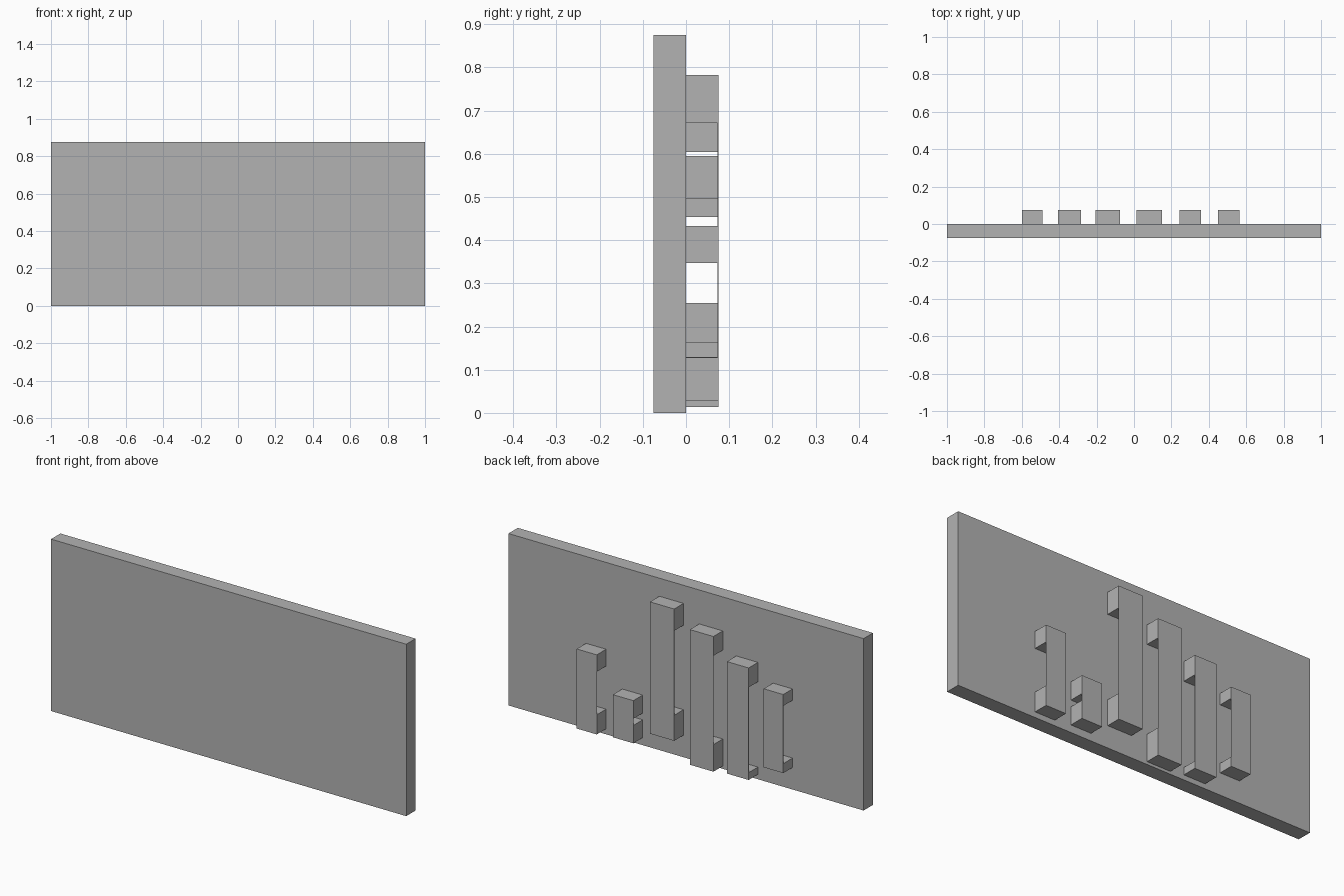
import bpy
import bmesh

cube = bpy.data.objects.get("Cube")
if cube:
    bpy.data.objects.remove(cube, do_unlink=True)

grey = bpy.data.materials.new("plain grey")
grey.use_nodes = True
GREY = (0.45, 0.45, 0.45, 1.0)
grey.diffuse_color = GREY
grey.node_tree.nodes["Principled BSDF"].inputs["Base Color"].default_value = GREY

DEPTH = 0.075    # panel thickness and bar projection
SKIN = 0.002     # thin outer face of each bar


def extrude_profile(name, profile, x0, x1):
    """Extrude a closed (y, z) outline along x."""
    bm = bmesh.new()
    face = bm.faces.new([bm.verts.new((x0, y, z)) for y, z in profile])
    result = bmesh.ops.extrude_face_region(bm, geom=[face])
    moved = [v for v in result["geom"] if isinstance(v, bmesh.types.BMVert)]
    bmesh.ops.translate(bm, vec=(x1 - x0, 0, 0), verts=moved)
    bmesh.ops.recalc_face_normals(bm, faces=bm.faces)
    mesh = bpy.data.meshes.new(name)
    bm.to_mesh(mesh)
    bm.free()
    mesh.materials.append(grey)
    obj = bpy.data.objects.new(name, mesh)
    bpy.context.collection.objects.link(obj)
    return obj


def handle_bar(name, x0, x1, bottom, foot_top, head_bottom, top):
    """C-shaped bar: a thin outer face held by a foot and a head block."""
    inner = DEPTH - SKIN
    outline = [(0, bottom), (DEPTH, bottom), (DEPTH, top), (0, top),
               (0, head_bottom), (inner, head_bottom),
               (inner, foot_top), (0, foot_top)]
    return extrude_profile(name, outline, x0, x1)


# Upright panel
height = 0.875
extrude_profile("panel", [(-DEPTH, 0), (0, 0), (0, height), (-DEPTH, height)], -1, 1)

# Bars on the back: x range, bottom, foot top, head bottom, top
bars = [
    (-0.600, -0.490, 0.112, 0.160, 0.454, 0.512),
    (-0.405, -0.283, 0.025, 0.062, 0.496, 0.595),
    (-0.207, -0.074, 0.014, 0.152, 0.604, 0.702),
    (0.014, 0.150, 0.112, 0.242, 0.672, 0.783),
    (0.244, 0.359, 0.038, 0.129, 0.163, 0.255),
    (0.450, 0.563, 0.028, 0.128, 0.347, 0.433),
]
for number, bar in enumerate(bars, 1):
    handle_bar(f"bar_{number}", *bar)
